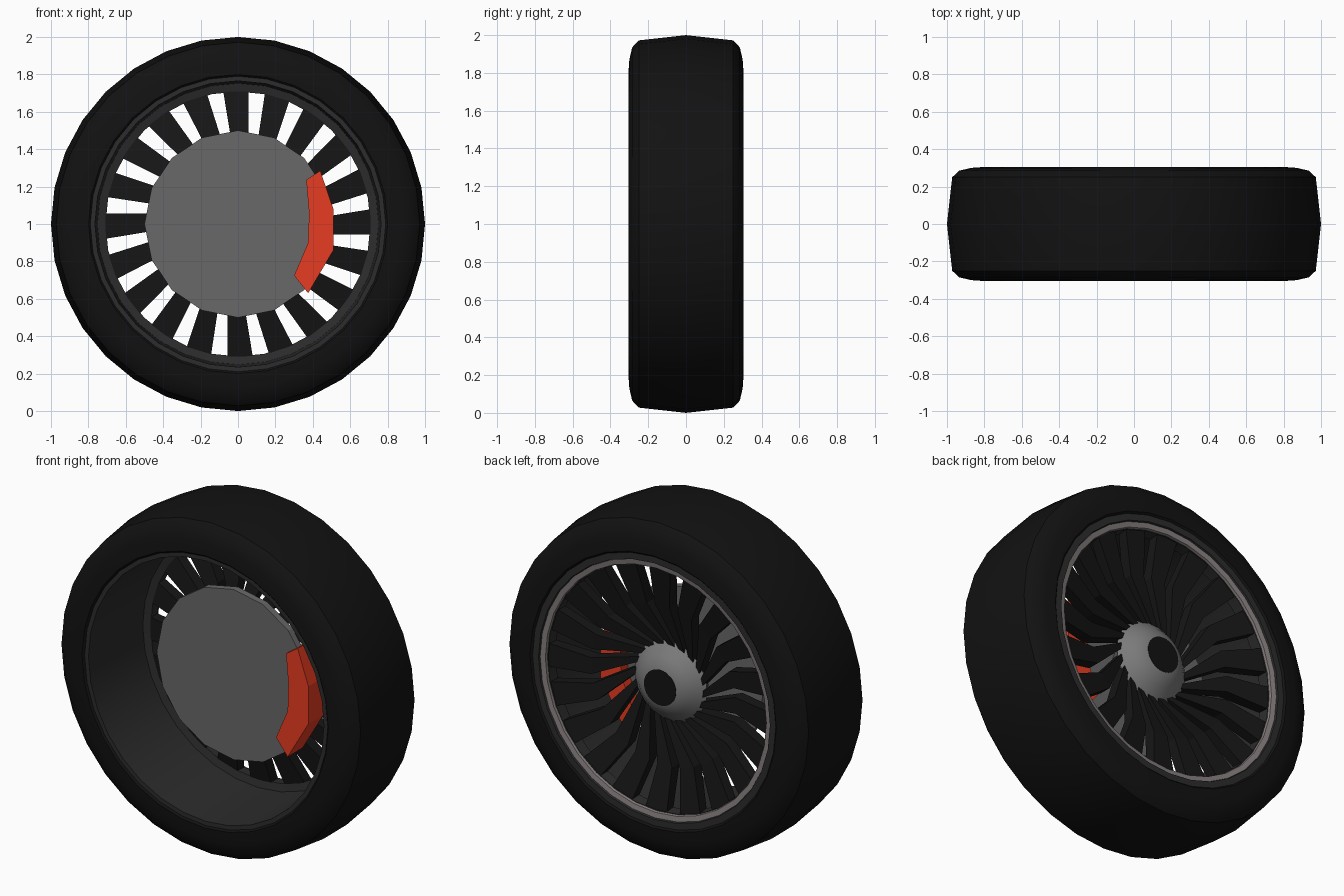
import bpy, bmesh
from math import sin, cos, pi, radians

if "Cube" in bpy.data.objects:
    bpy.data.objects.remove(bpy.data.objects["Cube"])


def material(name, r, g, b):
    m = bpy.data.materials.new(name)
    m.diffuse_color = (r, g, b, 1)
    m.use_nodes = True
    m.node_tree.nodes["Principled BSDF"].inputs["Base Color"].default_value = m.diffuse_color
    return m


BLACK = material("rubber_black", 0.006, 0.006, 0.006)
SPOKE = material("spoke_black", 0.008, 0.008, 0.008)
DARK = material("rim_dark_grey", 0.025, 0.025, 0.025)
STEEL = material("disc_grey", 0.14, 0.14, 0.14)
METAL = material("hub_grey", 0.2, 0.2, 0.2)
TRIM = material("trim_grey", 0.24, 0.21, 0.21)
RED = material("caliper_red", 0.8, 0.045, 0.015)


def polar(r, a, y):
    return (r * cos(a), y, 1 + r * sin(a))


def finish(bm, name, mat, smooth=None):
    bmesh.ops.recalc_face_normals(bm, faces=bm.faces)
    me = bpy.data.meshes.new(name)
    bm.to_mesh(me)
    bm.free()
    ob = bpy.data.objects.new(name, me)
    bpy.context.collection.objects.link(ob)
    me.materials.append(mat)
    if smooth:
        bpy.ops.object.select_all(action='DESELECT')
        ob.select_set(True)
        bpy.context.view_layer.objects.active = ob
        bpy.ops.object.shade_smooth_by_angle(angle=radians(smooth))
    return ob


def lathe(name, profile, n, mat, smooth=None, closed=True):
    """Revolve (y, radius) points about the wheel axle; open profiles get end caps."""
    bm = bmesh.new()
    rings = [[bm.verts.new(polar(r, pi / 2 + 2 * pi * i / n, y)) for i in range(n)]
             for y, r in profile]
    pairs = list(zip(rings, rings[1:] + rings[:1]))
    for a, b in pairs if closed else pairs[:-1]:
        for i in range(n):
            j = (i + 1) % n
            bm.faces.new((a[i], a[j], b[j], b[i]))
    if not closed:
        bm.faces.new(rings[0])
        bm.faces.new(rings[-1])
    return finish(bm, name, mat, smooth)


# Tyre
lathe("tyre", [(-0.29, 0.785), (-0.305, 0.80), (-0.30, 0.87), (-0.285, 0.935), (-0.25, 0.972),
               (0, 1.0), (0.25, 0.972), (0.285, 0.935), (0.30, 0.87), (0.305, 0.80),
               (0.29, 0.785)], 32, BLACK, 35)

# Rim barrel with inner step and outer lip
lathe("rim_barrel", [(-0.295, 0.79), (-0.295, 0.765), (0.19, 0.752), (0.20, 0.708),
                     (0.265, 0.712), (0.265, 0.745), (0.295, 0.752), (0.295, 0.79)],
      32, DARK, 30)
lathe("rim_trim_ring", [(0.26, 0.714), (0.28, 0.718), (0.285, 0.748), (0.26, 0.748)],
      32, TRIM, 30)

# Brake disc
lathe("brake_disc", [(-0.04, 0.5), (0.0, 0.5)], 16, STEEL, None, False)

# Hub cone and centre cap
lathe("hub", [(0.0, 0.15), (0.09, 0.2), (0.14, 0.235), (0.20, 0.17), (0.24, 0.105)],
      32, METAL, 40, False)
lathe("hub_cap", [(0.22, 0.104), (0.242, 0.104)], 32, BLACK, None, False)

# Twenty swept turbine spokes: radius, angle offset, width, back y, outer y
SECTIONS = [(0.735, 0, 0.14, 0.205, 0.265), (0.47, -2, 0.095, 0.14, 0.21),
            (0.20, 25, 0.035, 0.08, 0.15)]
bm = bmesh.new()
for k in range(20):
    base = radians(91 + 18 * k)
    loops = []
    for r, off, w, y0, y1 in SECTIONS:
        a, h = base + radians(off), w / r / 2
        loops.append([bm.verts.new(polar(r, a + s * h, y))
                      for s, y in ((-1, y0), (1, y0), (1, y1), (-1, y1))])
    for p, q in zip(loops, loops[1:]):
        for i in range(4):
            j = (i + 1) % 4
            bm.faces.new((p[i], p[j], q[j], q[i]))
    bm.faces.new(loops[0])
    bm.faces.new(loops[-1])
finish(bm, "spokes", SPOKE)

# Brake caliper straddling the disc edge
outline = [(0.44, 1.285), (0.51, 1.08), (0.51, 0.86), (0.375, 0.63),
           (0.30, 0.725), (0.375, 0.90), (0.38, 1.06), (0.365, 1.235)]
bm = bmesh.new()
front = [bm.verts.new((x, -0.075, z)) for x, z in outline]
back = [bm.verts.new((x, 0.065, z)) for x, z in outline]
for i in range(8):
    j = (i + 1) % 8
    bm.faces.new((front[i], front[j], back[j], back[i]))
for i in range(3):
    for f in (front, back):
        bm.faces.new((f[i], f[i + 1], f[6 - i], f[7 - i]))
finish(bm, "brake_caliper", RED)
